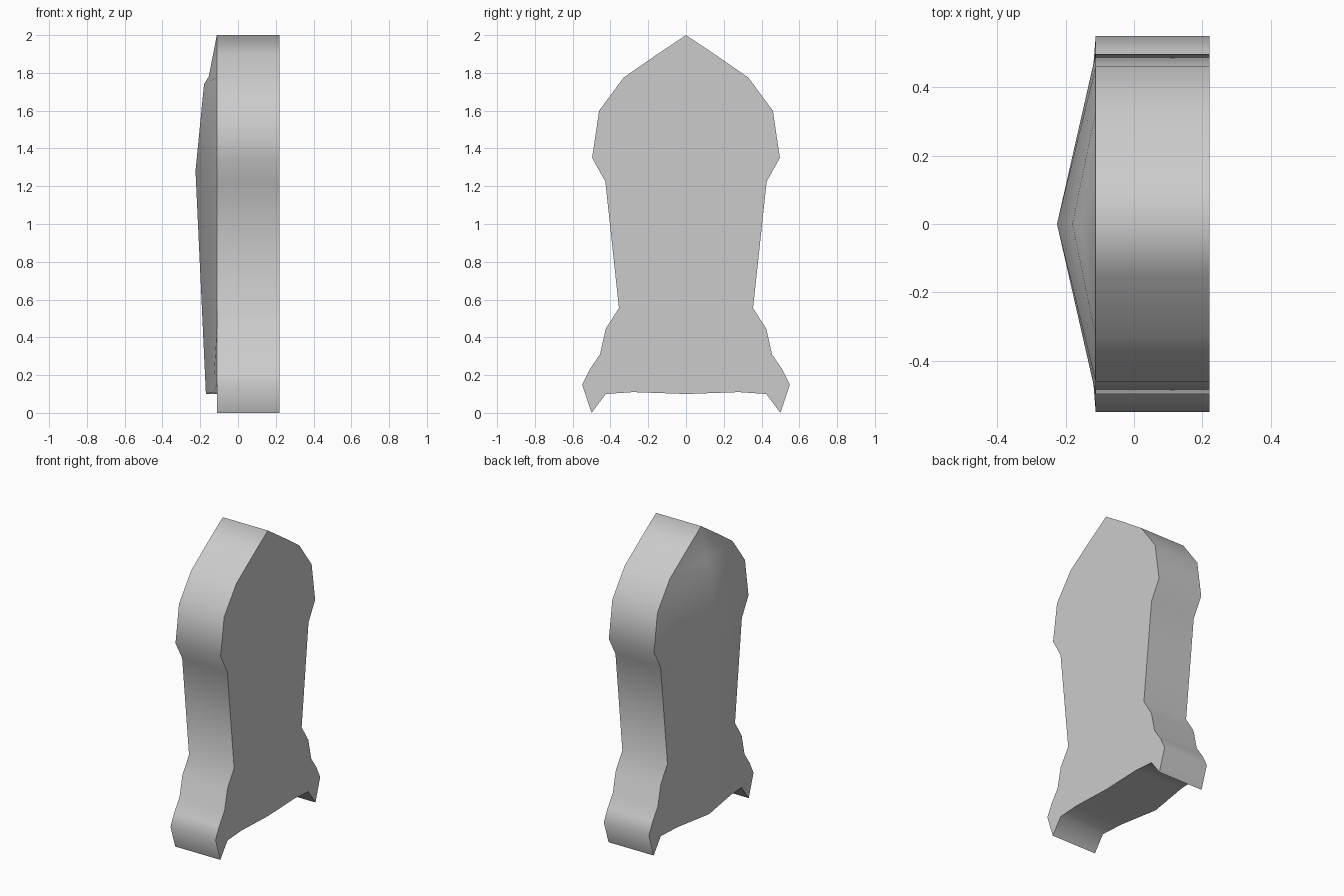
import bpy, bmesh, math
from mathutils import Matrix

# Remove the default cube
cube = bpy.data.objects.get("Cube")
if cube:
    bpy.data.objects.remove(cube, do_unlink=True)

# Single grey material
grey = bpy.data.materials.new("light_grey")
grey.use_nodes = True
colour = (0.6, 0.6, 0.6, 1.0)
grey.diffuse_color = colour
grey.node_tree.nodes["Principled BSDF"].inputs["Base Color"].default_value = colour

FLAT_X, EDGE_X = 0.22, -0.112

# Half outline (y, z): bottom centre, arch, foot, waist, shoulder, apex
outline = [(0, 0.1), (0.28, 0.11), (0.425, 0.1), (0.5, 0.0), (0.55, 0.15),
           (0.51, 0.23), (0.455, 0.31), (0.425, 0.445), (0.355, 0.555),
           (0.427, 1.225), (0.497, 1.35), (0.46, 1.6), (0.33, 1.775),
           (0.15, 1.9), (0, 2.0)]
# Raised side leaves the flat edge only along the bottom arch
raised_x = {0: -0.17, 1: -0.133}
# Ridge points (x, z) along the centre line
ridge = [(-0.225, 1.28), (-0.18, 1.74), (-0.155, 1.78)]

bm = bmesh.new()
flat = [bm.verts.new((FLAT_X, y, z)) for y, z in outline]
p = [bm.verts.new((raised_x.get(i, EDGE_X), y, z)) for i, (y, z) in enumerate(outline)]
r1, r2, r3 = [bm.verts.new((x, 0, z)) for x, z in ridge]

# Flat side and rim
bm.faces.new(flat)
for i in range(len(outline) - 1):
    bm.faces.new((flat[i], p[i], p[i + 1], flat[i + 1]))

# Raised side: foot, body, then shoulder and tip
bm.faces.new(p[2:5])
bm.faces.new((p[1], p[2], p[4]))
for i in range(4, 8):
    bm.faces.new((p[1], p[i], p[i + 1]))
for tri in ((p[0], p[1], p[8]), (p[0], p[8], p[9]), (p[0], p[9], r1),
            (r1, p[9], p[10]), (r1, p[10], p[11]), (r1, p[11], r2),
            (r2, p[11], p[12]), (r2, p[12], r3), (r3, p[12], p[13]),
            (r3, p[13], p[14])):
    bm.faces.new(tri)

# Mirror to the other half and weld the centre line
bmesh.ops.mirror(bm, geom=bm.verts[:] + bm.edges[:] + bm.faces[:],
                 matrix=Matrix.Identity(4), axis='Y', merge_dist=0.0005)
bmesh.ops.remove_doubles(bm, verts=bm.verts[:], dist=0.0005)
bmesh.ops.recalc_face_normals(bm, faces=bm.faces[:])

mesh = bpy.data.meshes.new("ridged_slab")
bm.to_mesh(mesh)
bm.free()
mesh.materials.append(grey)
slab = bpy.data.objects.new("ridged_slab", mesh)
bpy.context.collection.objects.link(slab)

# Smooth rim and ridge, sharp around both outlines
bpy.ops.object.select_all(action='DESELECT')
slab.select_set(True)
bpy.context.view_layer.objects.active = slab
bpy.ops.object.shade_smooth_by_angle(angle=math.radians(71))
